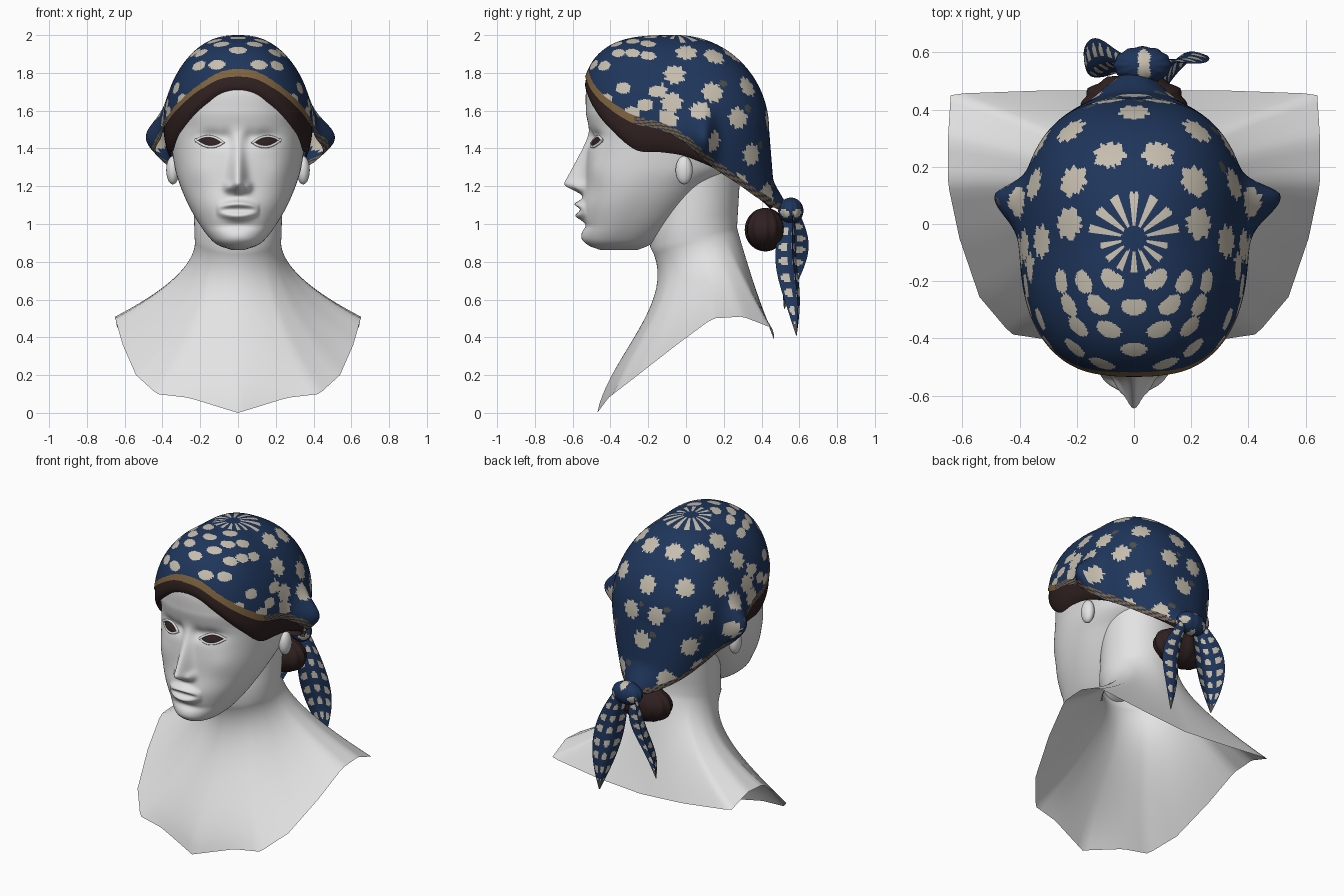
import bpy
from math import sin, cos, pi, exp, degrees, hypot, sqrt, atan2
from mathutils import Vector
from mathutils.kdtree import KDTree

if "Cube" in bpy.data.objects:
    bpy.data.objects.remove(bpy.data.objects["Cube"])


def material(name, colour):
    m = bpy.data.materials.new(name)
    m.use_nodes = True
    m.diffuse_color = (*colour, 1)
    bsdf = m.node_tree.nodes["Principled BSDF"]
    bsdf.inputs["Base Color"].default_value = (*colour, 1)
    return m


skin = material("pale skin", (0.77, 0.77, 0.77))
hair_brown = material("dark hair", (0.03, 0.015, 0.015))
blue = material("navy cloth", (0.0135, 0.036, 0.105))
cream = material("cream spots", (0.57, 0.52, 0.43))
gold = material("tan trim", (0.21, 0.125, 0.05))
olive = material("grey leaves", (0.08, 0.08, 0.07))
cloth = [blue, cream, gold, olive]


def grid(name, rows, mats, rule=None, wrap=True):
    """Skin a list of point rows with quads; rule picks a material per face."""
    n = len(rows[0])
    verts = [p for row in rows for p in row]
    faces, keys = [], []
    for i in range(len(rows) - 1):
        for j in range(n if wrap else n - 1):
            k = (j + 1) % n
            faces.append((i * n + j, (i + 1) * n + j, (i + 1) * n + k, i * n + k))
            keys.append((i, j))
    mesh = bpy.data.meshes.new(name)
    mesh.from_pydata(verts, [], faces)
    for m in mats:
        mesh.materials.append(m)
    for poly, (i, j) in zip(mesh.polygons, keys):
        poly.use_smooth = True
        if rule:
            poly.material_index = rule(i, j, poly.center)
    bpy.context.collection.objects.link(bpy.data.objects.new(name, mesh))


def table(rows, t, smooth=True):
    """Interpolate rows of (key, values...) at key t."""
    t = min(max(t, rows[0][0]), rows[-1][0])
    i = next(k for k in range(len(rows) - 1) if t <= rows[k + 1][0])
    a, b = rows[i], rows[i + 1]
    h = b[0] - a[0]
    f = (t - a[0]) / h
    out = []
    for c in range(1, len(a)):
        def slope(k):
            p, q = rows[max(k - 1, 0)], rows[min(k + 1, len(rows) - 1)]
            return (q[c] - p[c]) / (q[0] - p[0])
        if smooth:
            out.append((2*f**3 - 3*f*f + 1) * a[c] + (f**3 - 2*f*f + f) * h * slope(i)
                       + (3*f*f - 2*f**3) * b[c] + (f**3 - f*f) * h * slope(i + 1))
        else:
            out.append(a[c] + f * (b[c] - a[c]))
    return out


def bump(v, centre, width):
    return exp(-((v - centre) / width) ** 2)


def step(v):
    v = min(max(v, 0), 1)
    return v * v * (3 - 2 * v)


# Head: height, front, back, half width
HEAD = [(.865, -.46, -.25, .04), (.885, -.51, -.2, .1), (.92, -.54, -.14, .145),
        (1.0, -.54, -.05, .205), (1.1, -.545, .05, .262), (1.2, -.535, .15, .305),
        (1.3, -.53, .28, .335), (1.5, -.515, .37, .362), (1.6, -.53, .38, .366),
        (1.75, -.515, .34, .33), (1.88, -.4, .24, .23), (1.95, -.2, .1, .1)]


def arc(s):
    """Depth of a slightly squared oval at sideways fraction s."""
    return max(0, 1 - abs(s) ** 2.3) ** (1 / 2.3)


def features(x, z):
    """Forward relief of nose, lips, sockets, brows, cheeks and chin."""
    ax = abs(x)
    t = min(max((1.49 - z) / .27, 0), 1)
    d = .11 * t ** 1.3 * step((z - 1.14) / .075) * bump(x, 0, .026 + .016 * t)
    d += .03 * bump(ax, .052, .022) * bump(z, 1.195, .026)
    q = (x / .115) ** 2
    lip = max(0, 1 - q) ** .7
    d += lip * (.036 * bump(z, 1.106 - .022 * q, .018) + .034 * bump(z, 1.043 + .022 * q, .021))
    d += .012 * bump(x, 0, .12) * bump(z, 1.08, .07)
    d -= .035 * bump(ax, .14, .075) * bump(z, 1.455, .04)
    d -= .014 * bump(ax, .06, .03) * bump(z, 1.46, .04)
    d += .02 * bump(ax, .15, .05) * bump(z, 1.44, .025)
    d += .012 * bump(ax, .22, .07) * bump(z, 1.28, .08)
    d += .012 * bump(x, 0, .08) * bump(z, .93, .04)
    return d - .012 * bump(x, 0, .1) * bump(z, .99, .02)


def face_y(x, z):
    front, back, w = table(HEAD, z)
    mid = (front + back) / 2
    return mid + (front - mid) * arc(x / w) - features(x, z)


def head_row(z, size=1):
    front, back, w = table(HEAD, z)
    mid, half = (front + back) / 2, (back - front) / 2
    row = []
    for j in range(160):
        u = 2 * pi * j / 160
        a = u - .45 * sin(u)
        side = 1 if cos(a) > 0 else -1
        x, y = w * sin(a) * size, mid - half * side * arc(sin(a)) * size
        row.append((x, y - features(x, z) * min(1, max(0, 3 * cos(a))) * size, z))
    return row


levels = [.865 + 1.07 * i / 150 for i in range(151)]
grid("head", [head_row(.862, s) for s in (0, .5, .9)] + [head_row(z) for z in levels], [skin])

# Neck and open bust: angle, then the cut edge
EDGE = [(0, 0, -.47, 0), (25, .26, -.41, .08), (42, .43, -.385, .1), (60, .54, -.255, .2),
        (75, .61, -.05, .36), (92, .65, .14, .5), (110, .65, .3, .51),
        (132, .64, .455, .45), (155, .3, .467, .41), (180, 0, .465, .39)]
COLS = 96
bust = [[] for _ in range(25)]
for j in range(COLS):
    a = 2 * pi * j / COLS
    s, c = sin(a), cos(a)
    x, y, z = table(EDGE, degrees(min(a, 2 * pi - a)), False)
    top = Vector((.24 * s, .07 - .22 * c, 1.32))
    neck = Vector((.23 * s, .04 - .23 * c, .93 - .05 * c))
    bend = Vector((.2 * s, .15 - .2 * c, .735 - .0875 * c - .1325 * c * c))
    edge = Vector((x if a <= pi else -x, y, z))
    # throat hollow, then the fuller chest below it
    chest = max(0, c) ** 2
    throat = neck.lerp(bend, 2 / 3) + Vector((0, .07, -.037)) * chest
    breast = edge.lerp(bend, 2 / 3) + Vector((0, -.22, -.04)) * chest
    for i in range(25):
        t = (i - 4) / 20
        u = 1 - t
        bust[i].append(top.lerp(neck, i / 4) if i < 4 else neck * u ** 3
                       + throat * 3 * t * u * u + breast * 3 * t * t * u + edge * t ** 3)
grid("neck_and_bust", bust, [skin])

# Scarf: angle from the front, rim height, depth of hair showing below it
RIM = [(-15, 1.765, .085), (0, 1.78, .08), (15, 1.765, .085), (30, 1.705, .095),
       (50, 1.6, .12), (65, 1.53, .14), (80, 1.5, .12), (95, 1.43, .07), (110, 1.31, 0),
       (125, 1.22, -.02), (140, 1.14, -.02), (160, 1.08, -.02), (180, 1.06, -.02)]


def rim(a):
    return table(RIM, degrees(min(a % (2 * pi), 2 * pi - a % (2 * pi))))


def dome(a, z, size=1):
    s, c = sin(a), cos(a)
    n = 2 + 1.2 * max(0, c) ** 2
    up, low = max(0, z - 1.5) * 2, max(0, 1.5 - z)
    r = max(0, 1 - up ** n) ** (1 / n) * size
    r /= (abs(s) ** 2.5 + abs(c) ** 2.5) ** .4
    x = (.4 - .44 * low ** 1.5) * r * s
    y = -.05 - (.49 + .08 * low + .02 * max(0, c)) * r * c
    if size == 1:
        # fold flaring over each ear, and the gather leading to the knot
        fold = bump(y, .1, .05 if y > .1 else .1) * bump(z, 1.45, .12)
        x += fold * (.125 if s > 0 else -.1) * min(1, abs(s) * 2)
        if c < 0:
            y += .06 * bump(x, 0, .1) * step((1.25 - z) / .17)
    return Vector((x, y, z))


COLS, ROWS = 240, 120
angles = [2 * pi * j / COLS for j in range(COLS)]
rims = [rim(a) for a in angles]
scarf_rows = [[dome(a, 2 - (2 - r[0]) * (1 - cos(i / ROWS * pi / 2)))
               for a, r in zip(angles, rims)] for i in range(ROWS + 1)]

# Spot places on the left half: from above (x, y), and from the side (y, z)
ABOVE = [(0, .39), (.22, .33), (.083, .244), (.215, .148), (.35, .14), (.23, 0), (.325, -.06),
         (.365, -.155), (.08, -.195), (.175, -.205), (.255, -.205), (0, -.29), (.125, -.285),
         (.23, -.285), (.09, -.37), (.2, -.355), (0, -.44), (.21, -.435), (.11, -.49)]
BESIDE = [(-.33, 1.72), (-.42, 1.66), (-.21, 1.63), (-.07, 1.64), (.08, 1.6), (.275, 1.56),
          (-.29, 1.59), (-.1, 1.55), (.14, 1.44), (.35, 1.37), (.26, 1.21), (.43, 1.165)]
half = [p for row in scarf_rows for p in row if p.x > -.001]
upper = [p for p in half if p.z > 1.6]
places = [min(upper, key=lambda p: hypot(p.x - x, p.y - y)) for x, y in ABOVE]
places += [min(half, key=lambda p: hypot(p.y - y, p.z - z)) for y, z in BESIDE]
places += [dome(pi - .22, 1.55), dome(pi, 1.38)]
places += [Vector((-p.x, p.y, p.z)) for p in places if p.x > .01]
spots, leaves = KDTree(len(places)), KDTree(len(places))
for i, p in enumerate(places):
    a = atan2(p.x, -.05 - p.y)
    spots.insert(p, i)
    leaves.insert(p + Vector((cos(a) * .07, sin(a) * .07, .05)), i)
spots.balance()
leaves.balance()


def scarf_colour(i, j, p):
    a = angles[j]
    back = cos(a) < .45
    if p.z < rims[j][0] + .04:
        # the trim is woven with blue along the sides and back
        return 0 if back and (2 * i + j) % 5 < 2 else 2
    # ring of petals round the crown
    dy = p.y + .05
    reach = .16 if dy > 0 else .12
    if hypot(p.x, dy) < reach:
        return int(hypot(p.x, dy) > .045 and cos(14 * atan2(p.x, dy)) > .1)
    place, _, gap = spots.find(p)
    # front spots are wide and shallow, back ones round and ragged
    along = (p - place).dot(Vector((cos(a), sin(a), 0)))
    across = sqrt(max(0, gap * gap - along * along))
    if cos(a) > .2:
        spot = hypot(along / .046, across / .03) < 1
    else:
        spot = gap < .054 + .007 * cos(9 * atan2(along, p.z - place.z))
    if spot:
        return 1
    return 3 if p.y > .05 and leaves.find(p)[2] < .022 else 0


grid("head_scarf", scarf_rows, cloth, scarf_colour)

# Hair showing under the rim, and the bun
hair_rows = []
for i in range(17):
    t = i / 16
    hair_rows.append([dome(a, r[0] + .06 - (.06 + r[1]) * t, .985 - .045 * t ** 6)
                      for a, r in zip(angles, rims)])
grid("hair_band", hair_rows, [hair_brown])


def blob(name, centre, size, mats, ridge=0, rule=None):
    rows = []
    for i in range(25):
        v = pi * i / 24
        row = []
        for j in range(48):
            a = 2 * pi * j / 48
            r = sin(v) * (1 + ridge * cos(12 * a))
            row.append((centre[0] + size[0] * r * cos(a), centre[1] + size[1] * r * sin(a),
                        centre[2] + size[2] * cos(v)))
        rows.append(row)
    grid(name, rows, mats, rule)


blob("hair_bun", (0, .42, .97), (.18, .105, .115), [hair_brown], .04)
blob("scarf_knot", (.03, .555, 1.07), (.1, .065, .07), cloth, .03,
     lambda i, j, p: int(sin(45 * p.x) * sin(45 * p.z + 1) > .55))


# Tails of the knot
def tail(name, start, bend, end, across):
    start, bend, end, across = map(Vector, (start, bend, end, across))
    normal = across.cross(Vector((0, 0, 1)))
    rows = []
    for i in range(61):
        t = i / 60
        mid = start * (1 - t) ** 2 + bend * 2 * t * (1 - t) + end * t * t
        wide = .092 * sin(pi * (.16 + .83 * t ** 1.2))
        rows.append([mid + across * wide * u + normal * wide * (.75 * u * u - .3 + .2 * sin(5 * t))
                     for u in [k / 10 - 1 for k in range(21)]])

    def colour(i, j, p):
        if i > 54:
            return 3
        du, dt = (j + .5) / 20 * 3 % 1 - .5, (i + .5) / 60 * 8 % 1 - .5
        return int(hypot(du, dt) < .3)
    grid(name, rows, cloth, colour, False)


tail("left_scarf_tail", (.07, .56, 1.07), (.18, .56, .78), (.21, .585, .41), (.8, .5, 0))
tail("right_scarf_tail", (-.02, .56, 1.07), (-.13, .57, .85), (-.15, .52, .55), (-.8, .5, 0))

# Eyes, lids and ears
for side, label in ((1, "left"), (-1, "right")):
    def eye_point(u, v, lift):
        x = side * (.15 + .07 * u)
        z = 1.436 + .006 * u + .022 * v * (1 - u * u)
        return (x, face_y(x, z) - lift, z)
    us = [k / 8 - 1 for k in range(17)]
    grid(label + "_eye", [[eye_point(u, v, .005) for u in us] for v in (-1, -.5, 0, .5, 1)],
         [hair_brown], None, False)
    for v, lid in ((1.25, "upper"), (-1.25, "lower")):
        curve = bpy.data.curves.new(label + "_" + lid + "_lid", "CURVE")
        curve.dimensions = "3D"
        curve.bevel_depth = .007
        line = curve.splines.new("POLY")
        line.points.add(len(us) - 1)
        for point, u in zip(line.points, us):
            point.co = (*eye_point(u * 1.08, v, .002), 1)
        curve.materials.append(skin)
        bpy.context.collection.objects.link(bpy.data.objects.new(curve.name, curve))
    blob(label + "_ear", (side * .345, -.01, 1.285), (.035, .045, .075), [skin])
